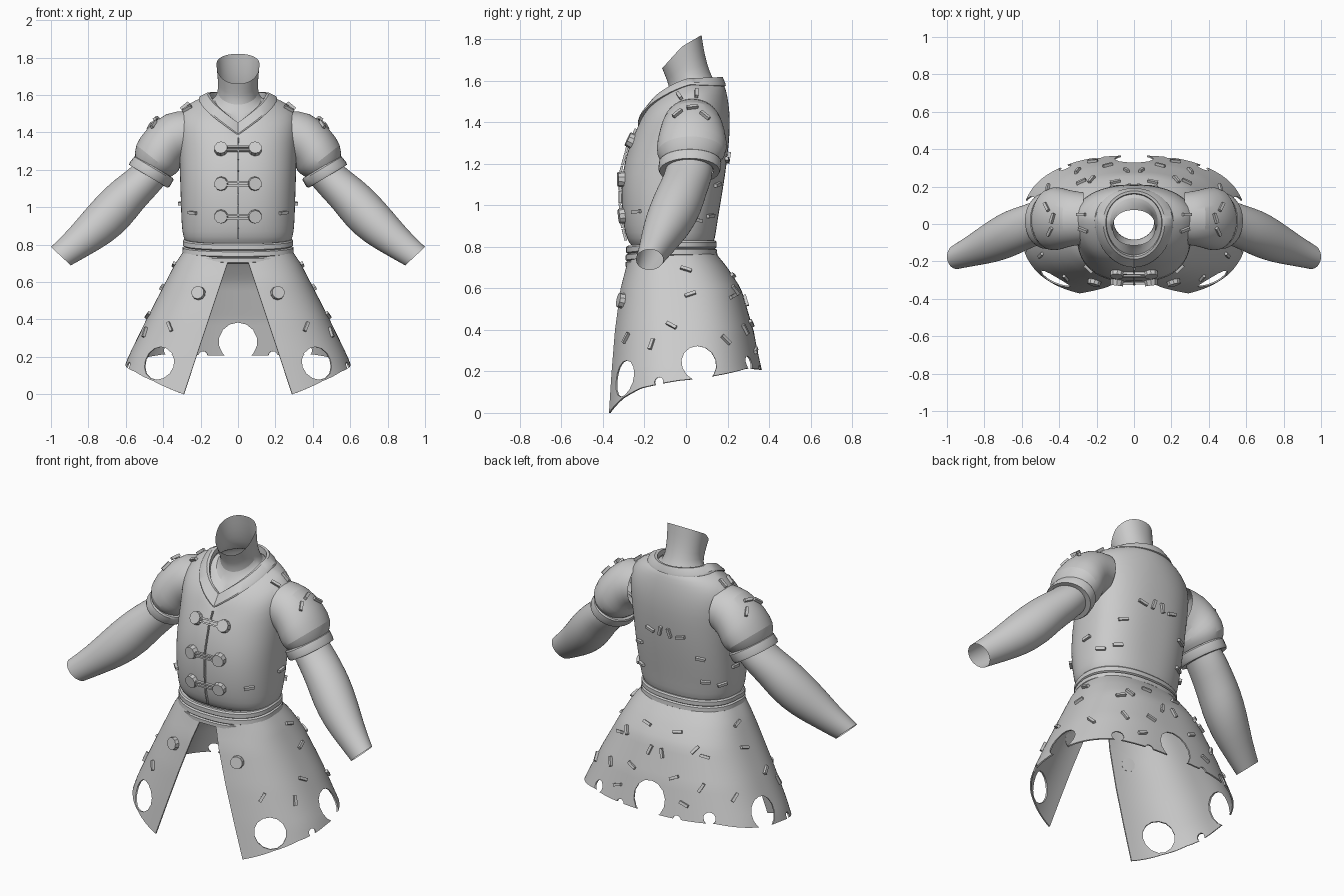
import bpy, bmesh, math
from mathutils import Vector, Matrix
from mathutils.bvhtree import BVHTree

if "Cube" in bpy.data.objects:
    bpy.data.objects.remove(bpy.data.objects["Cube"])

SEG = 48


def finish(name, bm, subsurf=0, angle=35):
    bmesh.ops.recalc_face_normals(bm, faces=bm.faces)
    me = bpy.data.meshes.new(name)
    bm.to_mesh(me)
    bm.free()
    me.shade_smooth()
    me.set_sharp_from_angle(angle=math.radians(angle))
    ob = bpy.data.objects.new(name, me)
    bpy.context.collection.objects.link(ob)
    if subsurf:
        m = ob.modifiers.new("smooth", 'SUBSURF')
        m.levels = m.render_levels = subsurf
    return ob


def loft(name, rings, closed=True, **kw):
    bm = bmesh.new()
    rows = [[bm.verts.new(p) for p in r] for r in rings]
    n = len(rows[0])
    for a, b in zip(rows, rows[1:]):
        for i in range(n if closed else n - 1):
            j = (i + 1) % n
            bm.faces.new((a[i], a[j], b[j], b[i]))
    return finish(name, bm, **kw)


def power(v, e):
    return math.copysign(abs(v) ** e, v)


def ring(rx, yf, yb, z, ys=0.0, e=0.85, vee=False):
    """Egg-shaped ring; z is a number or (front, side, back) heights."""
    zf, zs, zb = z if isinstance(z, tuple) else (z, z, z)
    pts = []
    for i in range(SEG):
        a = 2 * math.pi * i / SEG
        s, c = power(math.sin(a), e), power(math.cos(a), e)
        y = ys + (yf - ys) * c if c > 0 else ys - (yb - ys) * c
        w = abs(c)
        if vee and c > 0:
            w = max(0, 1 - min(a, 2 * math.pi - a) / (math.pi / 2)) ** 1.2
        pts.append((rx * s, y, zs + ((zf if c > 0 else zb) - zs) * w))
    return pts


def tube_rings(data, side, n=28):
    """Rings from (x, y, z, tilt, radius in tilt direction, radius in y)."""
    out = []
    for x, y, z, tilt, r1, r2 in data:
        px, pz = math.cos(math.radians(tilt)), math.sin(math.radians(tilt))
        out.append([(side * (x + px * r1 * math.cos(t)), y + r2 * math.sin(t),
                     z + pz * r1 * math.cos(t))
                    for t in (2 * math.pi * i / n for i in range(n))])
    return out


def interp(table, z):
    for p, q in zip(table, table[1:]):
        if p[0] <= z <= q[0]:
            t = (z - p[0]) / (q[0] - p[0])
            return [u + (v - u) * t for u, v in zip(p[1:], q[1:])]
    return table[0][1:] if z < table[0][0] else table[-1][1:]


# jacket body, rising to a V neckline
torso = loft("jacket_body", [
    ring(.275, -.265, .125, .81, -.07), ring(.293, -.285, .14, .835, -.07),
    ring(.302, -.302, .148, .90, -.06), ring(.305, -.312, .165, 1.0, -.05, .8),
    ring(.31, -.312, .19, 1.15, -.03, .8), ring(.315, -.272, .208, 1.30, 0, .85),
    ring(.325, -.25, .213, (1.335, 1.42, 1.40), .02, .9, True),
    ring(.318, -.237, .207, (1.36, 1.51, 1.49), .03, 1, True),
    ring(.255, -.227, .192, (1.375, 1.56, 1.56), .03, 1, True),
    ring(.205, -.218, .183, (1.387, 1.58, 1.578), .02, 1, True),
    ring(.155, -.175, .165, (1.44, 1.60, 1.605), .01, 1, True)], subsurf=1)

# raised collar band
loft("collar", [
    ring(.200, -.216, .18, (1.385, 1.575, 1.57), .02, 1, True),
    ring(.210, -.232, .192, (1.385, 1.582, 1.575), .02, 1, True),
    ring(.205, -.232, .190, (1.392, 1.592, 1.587), .02, 1, True),
    ring(.165, -.188, .177, (1.452, 1.612, 1.618), .01, 1, True),
    ring(.150, -.175, .163, (1.450, 1.610, 1.616), .01, 1, True),
    ring(.148, -.165, .160, (1.43, 1.58, 1.58), .01, 1, True)])

# open neck with a slanted rim
loft("neck", [
    ring(.115, -.115, .075, (1.66, 1.765, 1.82), -.02, .9),
    ring(.108, -.09, .09, (1.60, 1.69, 1.72), 0, .95),
    ring(.105, -.075, .115, (1.55, 1.62, 1.64), .02, 1),
    ring(.125, -.11, .14, (1.49, 1.58, 1.59), .02, 1),
    ring(.150, -.168, .16, (1.43, 1.575, 1.58), .01, 1, True)], subsurf=1)

# wrapped belt
loft("belt", [ring(.282 + o, -.276 - o, .135 + o, (.805 + d, .83 + d, .83 + d), -.07)
              for d, o in ((0, -.01), (0, .006), (-.008, .013), (-.032, .013), (-.038, .004),
                           (-.044, .014), (-.068, .016), (-.074, .008), (-.08, .016),
                           (-.1, .016), (-.108, 0))])

# short puffed sleeves, cuffs and bare arms
SLEEVE = [(.27, .03, 1.385, 90, .13, .14), (.345, .03, 1.37, 75, .148, .15),
          (.405, .03, 1.305, 52, .145, .17), (.448, .025, 1.25, 36, .132, .17),
          (.46, .02, 1.21, 31, .105, .135)]
CUFF = [(.443, .02, 1.215, 31, .09, .12), (.445, .02, 1.213, 31, .115, .143),
        (.45, .02, 1.207, 31, .122, .15), (.472, .017, 1.175, 31, .125, .15),
        (.48, .017, 1.165, 31, .12, .145), (.48, .017, 1.168, 33, .095, .115)]
ARM = [(.45, .02, 1.20, 38, .095, .11), (.51, .01, 1.135, 42, .10, .118),
       (.585, -.02, 1.07, 45, .108, .12), (.66, -.05, .985, 47, .12, .127),
       (.75, -.09, .895, 48, .112, .117), (.85, -.135, .81, 46, .088, .088),
       (.947, -.175, .738, 43, .073, .066)]
for s in (1, -1):
    sl = loft("sleeve", tube_rings(SLEEVE, s), subsurf=1)
    if s == 1:
        sleeve = sl
    loft("sleeve_cuff", tube_rings(CUFF, s))
    loft("arm", tube_rings(ARM, s), subsurf=1)

# split skirt: height -> half width, front y, back y, side y
SHAPE = [(0, .66, -.392, .40, 0), (.2, .587, -.372, .368, 0), (.4, .49, -.35, .325, -.01),
         (.6, .387, -.318, .265, -.03), (.7, .335, -.29, .20, -.05), (.78, .28, -.273, .135, -.07)]
HEM = [(0, 0), (.125, .07), (.245, .12), (.43, .16), (.57, .185), (.75, .215), (1, .207)]
COLS, ROWS = 96, 18
rows = []
for r in range(ROWS + 1):
    t = r / ROWS
    row = []
    for i in range(COLS + 1):
        k = 2 * i / COLS - 1
        u = 1 - abs(k)
        top = .72 + .055 * min(1, u * 2.5)
        z = top + (interp(HEM, u)[0] - top) * t
        rx, yf, yb, ys = interp(SHAPE, z)
        edge = .05 + .24 * t
        a0 = math.asin((edge / interp(SHAPE, .72 * (1 - t))[0]) ** 1.25)
        a = a0 + (math.pi - a0) * u
        c = power(math.cos(a), .8)
        y = ys + (yf - ys) * c if c > 0 else ys - (yb - ys) * c
        row.append((math.copysign(rx * abs(math.sin(a)) ** .8, -k), y, z))
    rows.append(row)
skirt = loft("skirt", rows, closed=False)
TREES = {o: BVHTree.FromPolygons([v.co for v in o.data.vertices],
                                 [p.vertices[:] for p in o.data.polygons])
         for o in (torso, sleeve, skirt)}

# torn notches in the skirt hem
m = skirt.modifiers.new("thickness", 'SOLIDIFY')
m.thickness = .008
cutters = []
for x, y, z, rad in ((.425, -.30, .165, .088), (.59, .07, .237, .085), (.37, .305, .24, .034),
                     (.19, .36, .205, .025), (0, .36, .28, .103), (.585, -.13, .15, .022)):
    for s in ((1, -1) if x else (1,)):
        bm = bmesh.new()
        q = Vector((s * x, y * 1.8, 0)).to_track_quat('Z', 'Y').to_matrix().to_4x4()
        bmesh.ops.create_cone(bm, cap_ends=True, segments=14, radius1=rad, radius2=rad, depth=.3,
                              matrix=Matrix.Translation((s * x, y, z)) @ q)
        c = finish("notch_cutter", bm)
        c.hide_render = True
        cutters.append(c)
        m = skirt.modifiers.new("tear", 'BOOLEAN')
        m.operation, m.solver, m.object = 'DIFFERENCE', 'EXACT', c
bpy.context.view_layer.update()
torn = bpy.data.meshes.new_from_object(skirt.evaluated_get(bpy.context.evaluated_depsgraph_get()))
skirt.modifiers.clear()
skirt.data = torn
torn.set_sharp_from_angle(angle=math.radians(35))
for c in cutters:
    bpy.data.objects.remove(c)


def attach(name, target, view, u, z, rot=0, size=None, sides=(1, -1)):
    """Project a button or stitch onto a surface from front, back or side."""
    o, d = {'front': ((u, -2, z), (0, 1, 0)), 'back': ((u, 2, z), (0, -1, 0)),
            'side': ((2, u, z), (-1, 0, 0)), 'top': ((u, z, 3), (0, 0, -1))}[view]
    hit, n, _, _ = TREES[target].ray_cast(Vector(o), Vector(d))
    if hit is None:
        return
    if n.dot(Vector(d)) > 0:
        n = -n
    right = Vector((0, 1, 0) if view == 'top' else (0, 0, 1)).cross(n).normalized()
    t = right * math.cos(math.radians(rot)) + n.cross(right) * math.sin(math.radians(rot))
    for s in sides:
        f = Vector((s, 1, 1))
        tn, nn = t * f, n * f
        mat = Matrix((tn, nn.cross(tn), nn)).transposed().to_4x4()
        mat.translation = hit * f + nn * .006
        bm = bmesh.new()
        if size:
            bmesh.ops.create_cube(bm, size=1, matrix=mat @ Matrix.Diagonal((*size, 1)))
        else:
            bmesh.ops.create_cone(bm, cap_ends=True, segments=10, radius1=.039, radius2=.035,
                                  depth=.034, matrix=mat)
        finish(name, bm)


# buttons with double toggle cords
for z in (1.31, 1.125, .95):
    attach("button", torso, 'front', .09, z)
    for dz in (-.009, .009):
        attach("toggle_cord", torso, 'front', .001, z + dz, 0, (.12, .01, .014), (1,))
attach("button", skirt, 'front', .21, .54)

# front closing seam
for i in range(9):
    attach("front_seam", torso, 'front', .001, .86 + .06 * i, 90, (.058, .006, .012), (1,))

# scattered mending stitches
STITCHES = {
    (skirt, 'side'): [(0, .69, -20), (.02, .57, 20), (-.07, .42, -30), (-.165, .33, 80),
                      (-.285, .36, 60), (.235, .59, -50), (.19, .35, -50)],
    (skirt, 'back'): [(.1, .66, -10), (.04, .54, 70), (.14, .43, -25), (.28, .56, 15),
                      (.3, .4, -60), (.22, .3, 20)],
    (torso, 'back'): [(.1, 1.22, -15), (.03, 1.23, 75), (.2, 1.1, 10), (.21, .95, 5)],
    (torso, 'front'): [(.24, .97, 5)],
    (torso, 'side'): [(-.03, 1.02, 5), (.05, .93, -10)],
    (sleeve, 'side'): [(-.04, 1.44, 60), (.09, 1.43, -60), (.03, 1.47, 10)],
    (torso, 'top'): [(.28, .05, 0), (.27, -.03, 20)]}
for (target, view), items in STITCHES.items():
    for u, z, rot in items:
        attach("stitch", target, view, u, z, rot, (.055, .016, .016))
